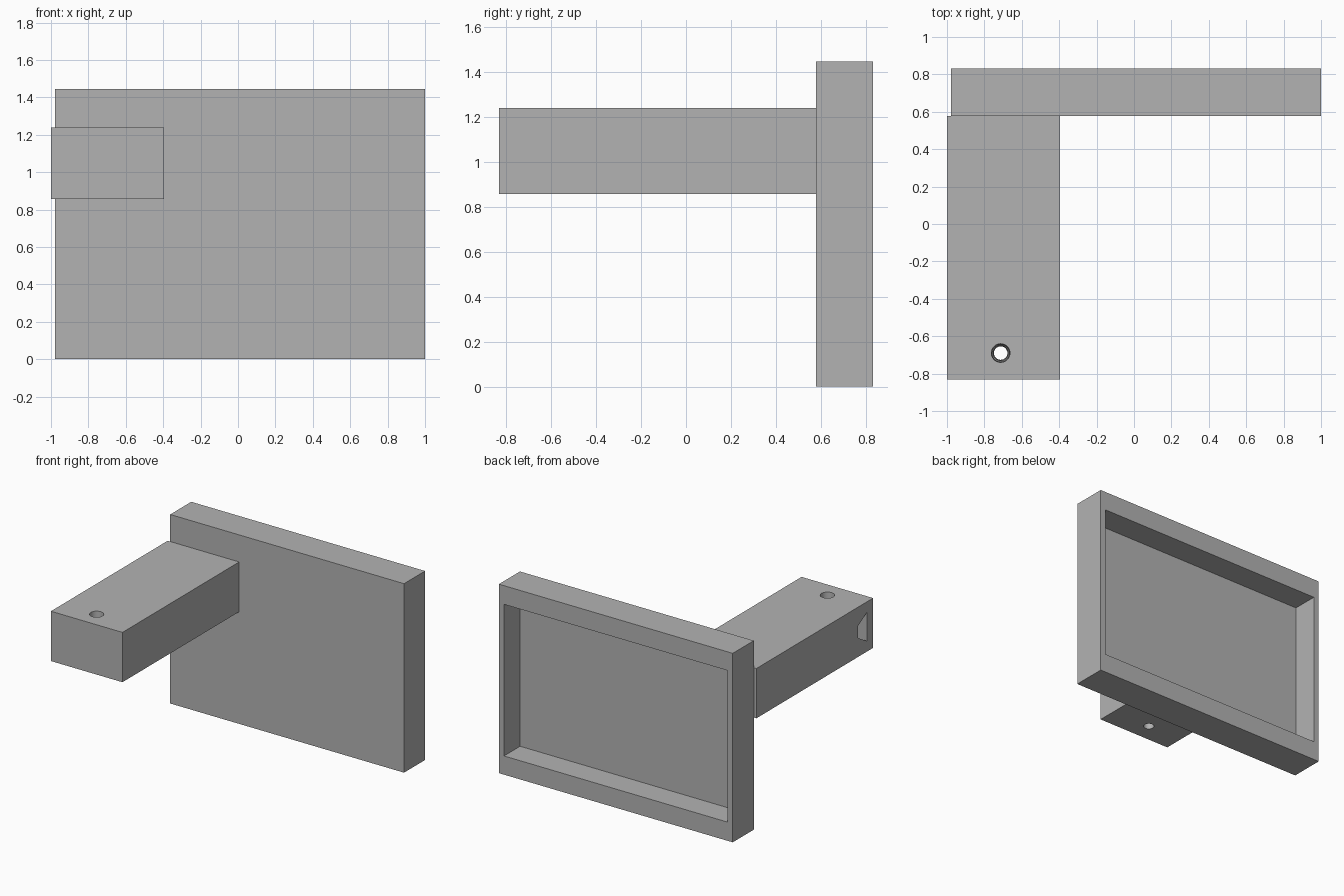
import bpy
import bmesh
from mathutils import Matrix, Vector

if "Cube" in bpy.data.objects:
    bpy.data.objects.remove(bpy.data.objects["Cube"], do_unlink=True)

# Single plain grey
grey = bpy.data.materials.new("plain grey")
grey.use_nodes = True
colour = (0.45, 0.45, 0.45, 1.0)
grey.diffuse_color = colour
grey.node_tree.nodes["Principled BSDF"].inputs["Base Color"].default_value = colour


def make_object(name, bm):
    bmesh.ops.recalc_face_normals(bm, faces=bm.faces)
    mesh = bpy.data.meshes.new(name)
    bm.to_mesh(mesh)
    bm.free()
    mesh.materials.append(grey)
    obj = bpy.data.objects.new(name, mesh)
    bpy.context.collection.objects.link(obj)
    return obj


def box(low, high):
    low, high = Vector(low), Vector(high)
    bm = bmesh.new()
    matrix = Matrix.Translation((low + high) / 2) @ Matrix.Diagonal((*(high - low), 1))
    bmesh.ops.create_cube(bm, size=1, matrix=matrix)
    return bm


def cut(obj, cutter):
    mod = obj.modifiers.new("cut", 'BOOLEAN')
    mod.operation = 'DIFFERENCE'
    mod.solver = 'EXACT'
    mod.object = cutter
    bpy.context.view_layer.objects.active = obj
    bpy.ops.object.modifier_apply(modifier=mod.name)
    bpy.data.objects.remove(cutter, do_unlink=True)


# Panel: a shallow tray, open to the back
panel = make_object("panel_tray", box((-0.978, 0.578, 0), (1, 0.832, 1.445)))
recess = make_object("recess_cutter", box((-0.935, 0.638, 0.143), (0.957, 0.95, 1.302)))
cut(panel, recess)

# Arm: a solid bar reaching forward from the panel
bottom, top = 0.857, 1.238
arm = make_object("support_arm", box((-1, -0.832, bottom), (-0.395, 0.578, top)))

# Tapered pin hole, running through the arm from top to bottom
bm = bmesh.new()
bmesh.ops.create_cone(bm, cap_ends=True, segments=32, radius1=0.036, radius2=0.05,
                      depth=top - bottom + 0.002,
                      matrix=Matrix.Translation((-0.713, -0.69, (top + bottom) / 2)))
pin_hole = make_object("pin_hole_cutter", bm)

# Side slot with a trapezoid section, meeting the pin hole
middle = (top + bottom) / 2
bm = bmesh.new()
profile = [(-0.757, -0.109), (-0.648, -0.045), (-0.648, 0.045), (-0.757, 0.109)]
face = bm.faces.new([bm.verts.new((-1.1, y, middle + z)) for y, z in profile])
grown = bmesh.ops.extrude_face_region(bm, geom=[face])["geom"]
bmesh.ops.translate(bm, vec=(0.47, 0, 0),
                    verts=[v for v in grown if isinstance(v, bmesh.types.BMVert)])
slot = make_object("side_slot_cutter", bm)

cut(arm, pin_hole)
cut(arm, slot)

# Smooth only the round wall of the hole
for obj in (panel, arm):
    bpy.ops.object.select_all(action='DESELECT')
    obj.select_set(True)
    bpy.context.view_layer.objects.active = obj
    bpy.ops.object.shade_smooth_by_angle(angle=0.5)
